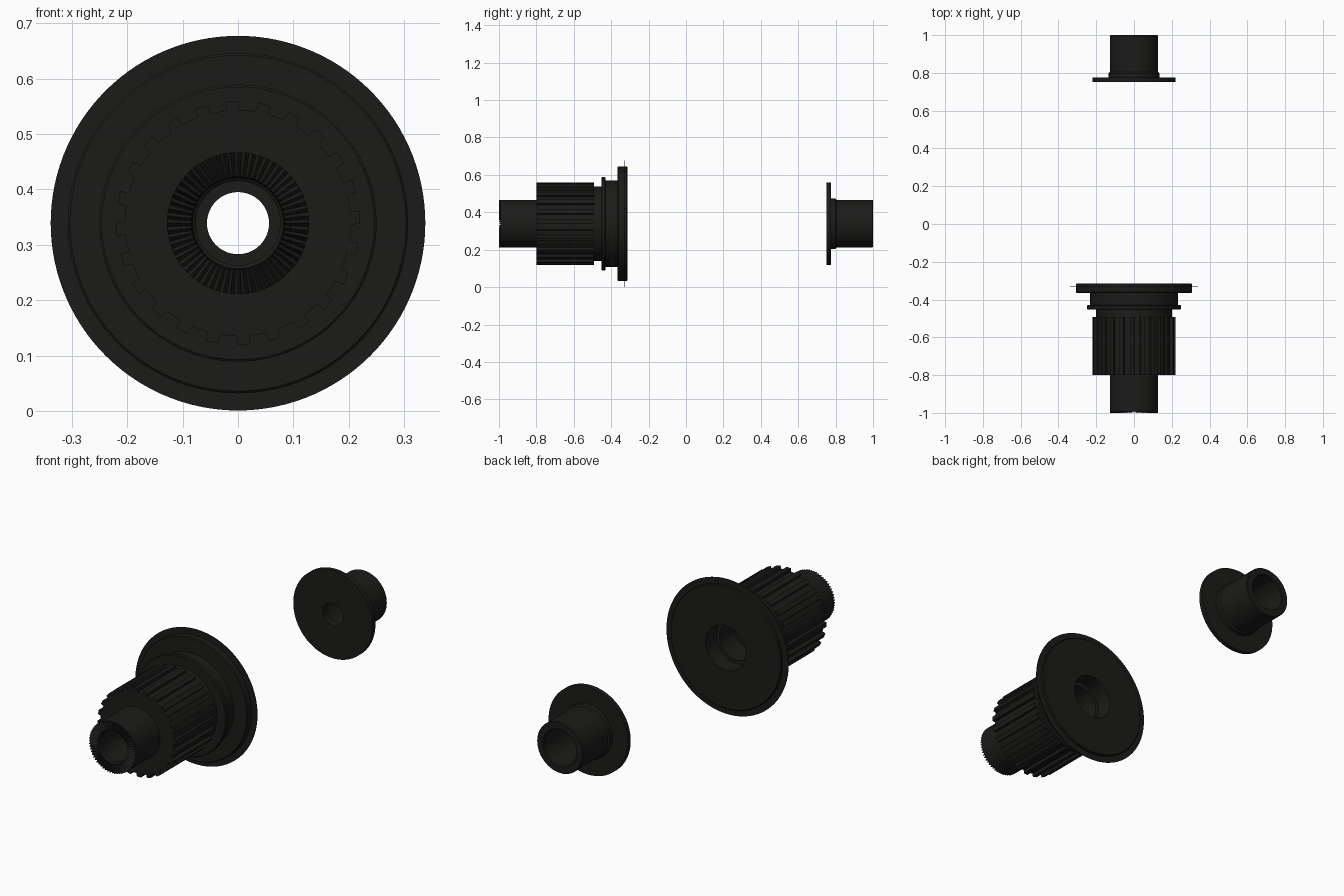
import bpy, bmesh
from math import sin, cos, pi, radians

if "Cube" in bpy.data.objects:
    bpy.data.objects.remove(bpy.data.objects["Cube"])

CZ = 0.339  # height of the common axis
dark = bpy.data.materials.new("black_finish")
dark.diffuse_color = (0.011, 0.011, 0.010, 1)
dark.use_nodes = True
dark.node_tree.nodes["Principled BSDF"].inputs["Base Color"].default_value = dark.diffuse_color


def finish(bm, name):
    bmesh.ops.recalc_face_normals(bm, faces=bm.faces)
    me = bpy.data.meshes.new(name)
    bm.to_mesh(me)
    bm.free()
    ob = bpy.data.objects.new(name, me)
    bpy.context.collection.objects.link(ob)
    me.materials.append(dark)
    bpy.ops.object.select_all(action='DESELECT')
    ob.select_set(True)
    bpy.context.view_layer.objects.active = ob
    bpy.ops.object.shade_smooth_by_angle(angle=radians(30))
    return ob


def polar(bm, r, a, y):
    return bm.verts.new((r * sin(a), y, CZ + r * cos(a)))


def lathe(name, profile, n=120, ratchet=(), depth=0.012):
    """Spin a closed (radius, y) loop about y; listed points dip on odd steps."""
    bm = bmesh.new()
    rings = [[polar(bm, r, 2 * pi * i / n, y + (depth if k in ratchet and i % 2 else 0))
              for k, (r, y) in enumerate(profile)] for i in range(n)]
    m = len(profile)
    for i in range(n):
        a, b = rings[i], rings[(i + 1) % n]
        for k in range(m):
            j = (k + 1) % m
            bm.faces.new((a[k], a[j], b[j], b[k]))
    return finish(bm, name)


# Hub shell: toothed end tube, spline core, collar, flange with thin disc fin
lathe("hub_body", [
    (0.084, -0.998), (0.128, -1.0), (0.128, -0.80), (0.204, -0.80),
    (0.204, -0.492), (0.200, -0.492), (0.200, -0.452), (0.246, -0.452),
    (0.250, -0.449), (0.250, -0.433), (0.246, -0.430), (0.232, -0.430),
    (0.232, -0.365), (0.303, -0.365), (0.307, -0.361), (0.307, -0.331),
    (0.338, -0.331), (0.338, -0.328), (0.307, -0.328), (0.307, -0.318),
    (0.303, -0.314), (0.112, -0.314), (0.112, -0.40), (0.094, -0.40),
    (0.094, -0.52), (0.076, -0.52), (0.076, -0.97), (0.082, -0.975),
], ratchet=(0, 1))

# Spline ridges around the core
bm = bmesh.new()
for i in range(24):
    c = radians(15 * i - 2.7)
    section = [(0.198, -3.6), (0.220, -3.0), (0.220, 3.0), (0.198, 3.6)]
    front, back = [[polar(bm, r, c + radians(d), y) for r, d in section]
                   for y in (-0.80, -0.492)]
    bm.faces.new(front)
    bm.faces.new(back[::-1])
    for k in range(4):
        j = (k + 1) % 4
        bm.faces.new((front[k], back[k], back[j], front[j]))
finish(bm, "spline_ridges")

# Separate flanged end cap on the far side
lathe("end_cap", [
    (0.056, 0.752), (0.220, 0.752), (0.220, 0.775), (0.135, 0.775),
    (0.135, 0.798), (0.128, 0.804), (0.128, 0.996), (0.124, 1.0),
    (0.094, 1.0), (0.090, 0.996), (0.090, 0.79), (0.056, 0.79),
], n=96)
